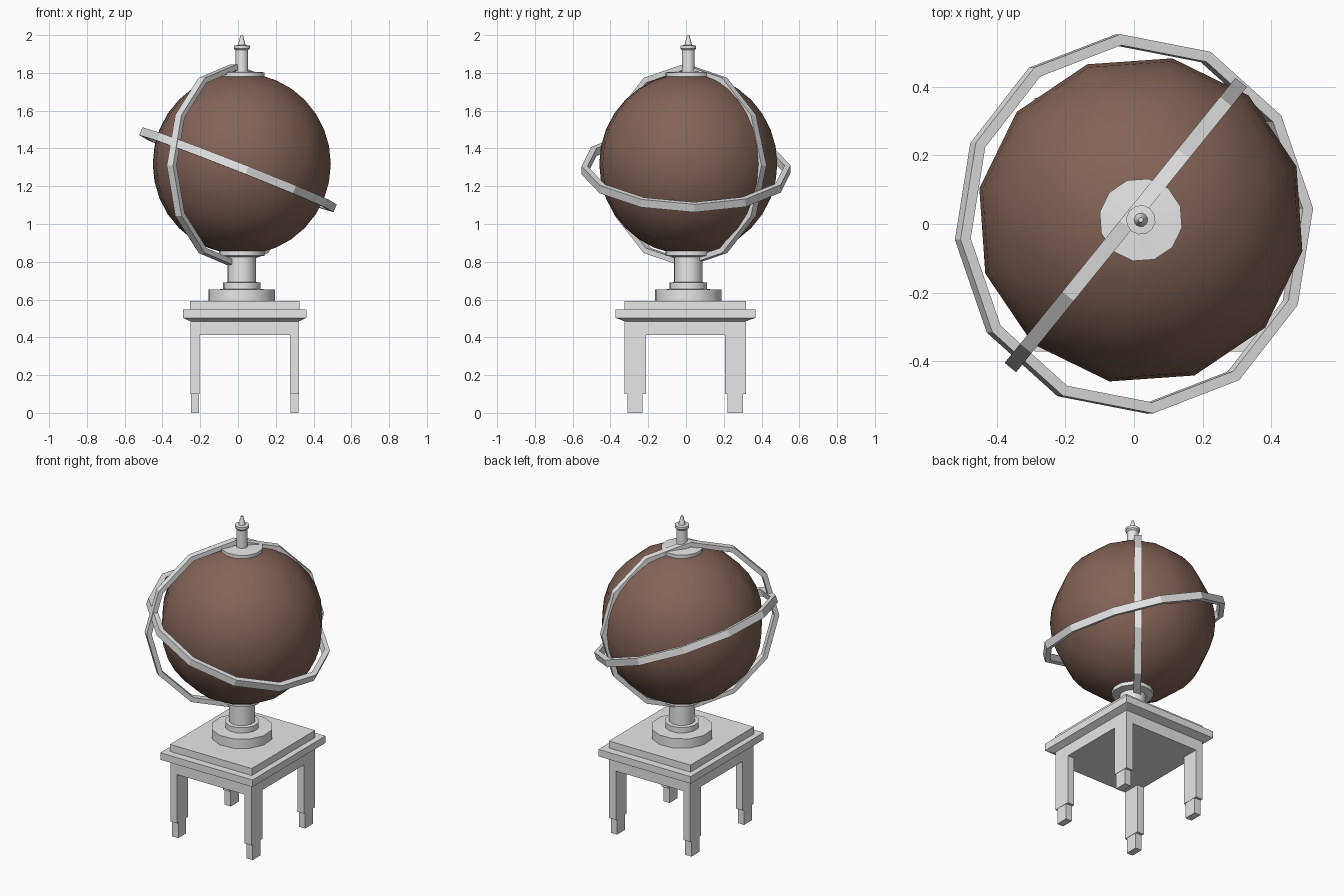
import bpy, bmesh, math
from mathutils import Matrix, Vector

if "Cube" in bpy.data.objects:
    bpy.data.objects.remove(bpy.data.objects["Cube"])


def material(name, rgb):
    m = bpy.data.materials.new(name)
    m.diffuse_color = (*rgb, 1)
    m.use_nodes = True
    m.node_tree.nodes["Principled BSDF"].inputs["Base Color"].default_value = m.diffuse_color
    return m


GREY = material("light grey", (0.8, 0.8, 0.8))
BROWN = material("globe brown", (0.22, 0.125, 0.095))
AXIS = Vector((0.02, 0.012, 0))


def finish(name, bm, mat, smooth=None):
    bmesh.ops.recalc_face_normals(bm, faces=bm.faces)
    mesh = bpy.data.meshes.new(name)
    bm.to_mesh(mesh)
    bm.free()
    mesh.materials.append(mat)
    ob = bpy.data.objects.new(name, mesh)
    bpy.context.collection.objects.link(ob)
    if smooth:
        bpy.ops.object.select_all(action='DESELECT')
        ob.select_set(True)
        bpy.context.view_layer.objects.active = ob
        bpy.ops.object.shade_smooth_by_angle(angle=math.radians(smooth))
    return ob


def box(name, x0, x1, y0, y1, z0, z1):
    bm = bmesh.new()
    bmesh.ops.create_cube(bm, size=1, matrix=Matrix.LocRotScale(
        Vector((x0 + x1, y0 + y1, z0 + z1)) / 2, None, Vector((x1 - x0, y1 - y0, z1 - z0))))
    return finish(name, bm, GREY)


def lathe(name, profile, sides=12, turn=-11):
    """Stack of rings around the globe axis, capped at both ends."""
    bm = bmesh.new()
    rings = []
    for r, z in profile:
        rings.append([bm.verts.new(AXIS + Vector((r * math.cos(a), r * math.sin(a), z)))
                      for a in (math.radians(turn + 360 * i / sides) for i in range(sides))])
    for a, b in zip(rings, rings[1:]):
        for i in range(sides):
            j = (i + 1) % sides
            bm.faces.new((a[i], a[j], b[j], b[i]))
    bm.faces.new(rings[0])
    bm.faces.new(rings[-1])
    return finish(name, bm, GREY, 40)


def hoop(name, r_in, r_out, height, matrix, sides=12):
    """Flat-sided band with a rectangular section, lying in local XY."""
    bm = bmesh.new()
    h = height / 2
    section = [(r_in, -h), (r_out, -h), (r_out, h), (r_in, h)]
    cols = []
    for i in range(sides):
        a = 2 * math.pi * i / sides
        cols.append([bm.verts.new(matrix @ Vector((r * math.cos(a), r * math.sin(a), z)))
                     for r, z in section])
    for i in range(sides):
        a, b = cols[i], cols[(i + 1) % sides]
        for k in range(4):
            n = (k + 1) % 4
            bm.faces.new((a[k], a[n], b[n], b[k]))
    return finish(name, bm, GREY)


# Globe
bm = bmesh.new()
bmesh.ops.create_uvsphere(bm, u_segments=12, v_segments=16, radius=0.48,
                          matrix=Matrix.Translation(AXIS + Vector((0, 0, 1.318)))
                          @ Matrix.Rotation(math.radians(-11), 4, 'Z'))
finish("globe", bm, BROWN, 60)

# Tilted horizon hoop
normal = Vector((0.394, 0.03, 1)).normalized()
tilt = Vector((0, 0, 1)).rotation_difference(normal).to_matrix().to_4x4()
hoop("horizon_hoop", 0.523, 0.555, 0.045,
     Matrix.Translation((0, 0, 1.287)) @ tilt @ Matrix.Rotation(math.radians(5), 4, 'Z'))

# Upright meridian hoop
hoop("meridian_hoop", 0.505, 0.535, 0.043,
     Matrix.Translation((-0.024, -0.003, 1.31))
     @ Matrix.Rotation(math.radians(51), 4, 'Z') @ Matrix.Rotation(math.pi / 2, 4, 'X'))

# Turned parts above and below the globe
lathe("finial", [(0.122, 1.782), (0.122, 1.803), (0.034, 1.808), (0.034, 1.92), (0.043, 1.93),
                 (0.043, 1.945), (0.02, 1.947), (0.016, 1.965), (0.007, 2.0)])
lathe("pedestal", [(0.18, 0.59), (0.18, 0.653), (0.1, 0.655), (0.1, 0.69), (0.077, 0.692),
                   (0.077, 0.825), (0.122, 0.832), (0.122, 0.856)])

# Table top, slab with bevelled underside, apron
box("table_top", -0.254, 0.325, -0.325, 0.317, 0.545, 0.593)
box("table_slab", -0.29, 0.363, -0.372, 0.367, 0.503, 0.548)
box("apron", -0.252, 0.323, -0.325, 0.317, 0.413, 0.49)
bm = bmesh.new()
loops = [[bm.verts.new((x, y, z)) for x, y in ((x0, y0), (x1, y0), (x1, y1), (x0, y1))]
         for x0, x1, y0, y1, z in ((-0.252, 0.323, -0.325, 0.317, 0.485),
                                   (-0.29, 0.363, -0.372, 0.367, 0.503))]
for i in range(4):
    j = (i + 1) % 4
    bm.faces.new((loops[0][i], loops[0][j], loops[1][j], loops[1][i]))
for loop in loops:
    bm.faces.new(loop)
finish("slab_bevel", bm, GREY)

# Four legs with narrower feet
for side, x0, x1 in (("left", -0.252, -0.204), ("right", 0.275, 0.323)):
    for end, y0, y1, f0, f1 in (("front", -0.325, -0.212, -0.31, -0.23),
                                ("back", 0.207, 0.317, 0.22, 0.302)):
        box(f"{end}_{side}_leg", x0, x1, y0, y1, 0.1, 0.42)
        box(f"{end}_{side}_foot", x0 + 0.002, x1 - 0.002, f0, f1, 0, 0.11)
